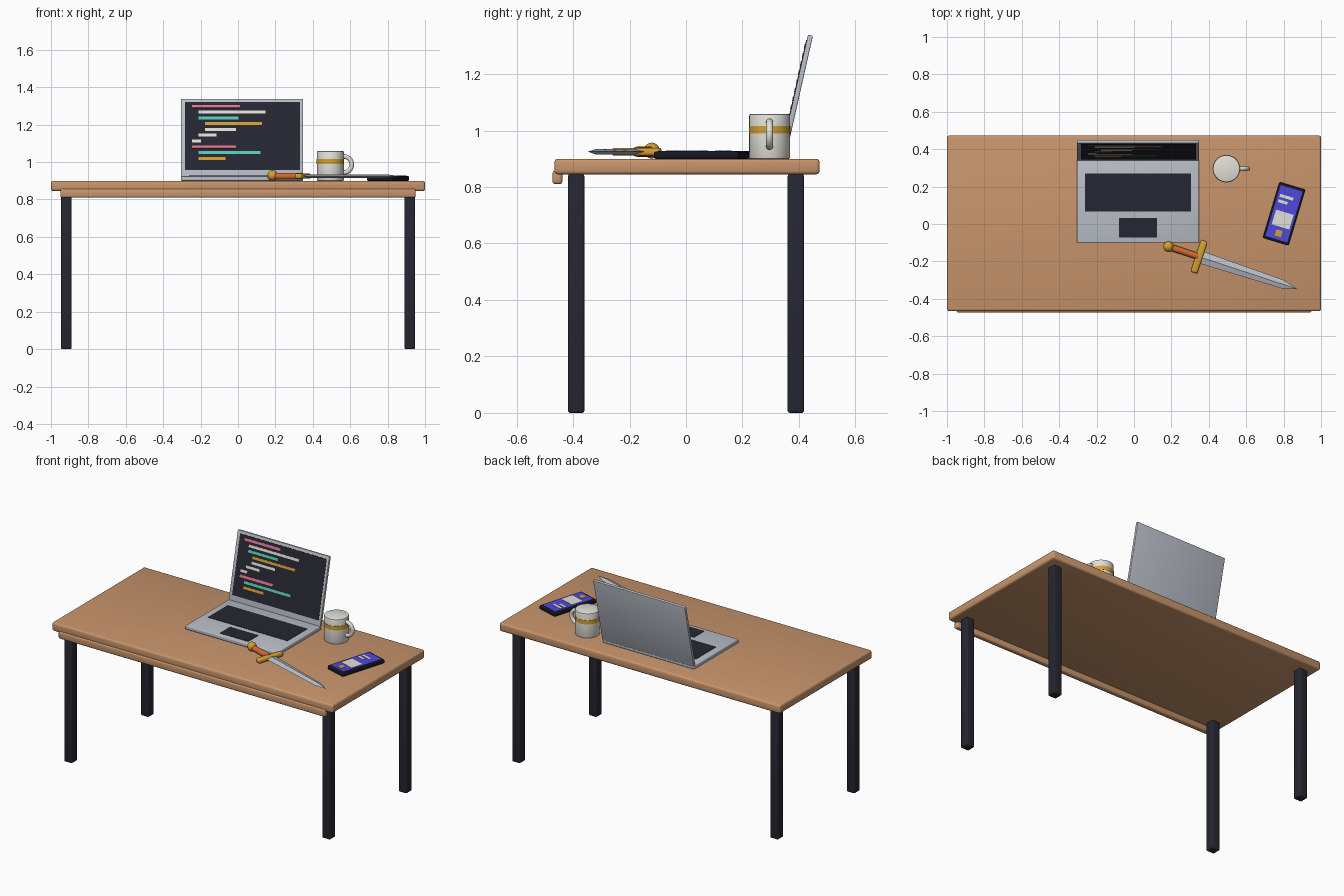
import bpy, bmesh, math
from mathutils import Matrix, Vector

cube = bpy.data.objects.get("Cube")
if cube:
    bpy.data.objects.remove(cube, do_unlink=True)


def material(name, rgb):
    lin = [(c / 255 / 12.92 if c < 11 else ((c / 255 + 0.055) / 1.055) ** 2.4) for c in rgb]
    m = bpy.data.materials.new(name)
    m.use_nodes = True
    m.diffuse_color = (*lin, 1)
    node = m.node_tree.nodes["Principled BSDF"]
    node.inputs["Base Color"].default_value = (*lin, 1)
    node.inputs["Roughness"].default_value = 0.6
    return m


WOOD = material("warm wood", (200, 149, 108))
DARK = material("charcoal", (38, 38, 50))
BLACK = material("near black", (22, 22, 32))
SILVER = material("silver", (186, 191, 200))
WHITE = material("off white", (226, 224, 216))
GOLD = material("gold", (212, 160, 48))
ORANGE = material("orange leather", (212, 104, 48))
PINK = material("pink", (236, 120, 150))
TEAL = material("teal", (86, 206, 180))
BLUE = material("blue", (80, 72, 220))


def finish(name, bm, mat, frame):
    """Turn a bmesh into a shaded, coloured object placed by a matrix."""
    mesh = bpy.data.meshes.new(name)
    bmesh.ops.recalc_face_normals(bm, faces=bm.faces)
    bm.to_mesh(mesh)
    bm.free()
    mesh.materials.append(mat)
    ob = bpy.data.objects.new(name, mesh)
    bpy.context.collection.objects.link(ob)
    ob.matrix_world = frame
    bpy.ops.object.select_all(action="DESELECT")
    ob.select_set(True)
    bpy.context.view_layer.objects.active = ob
    bpy.ops.object.shade_smooth_by_angle(angle=math.radians(35))
    return ob


def box(name, lo, hi, mat, bevel=0.0, frame=Matrix()):
    """Box between two corners, with optional rounded edges."""
    lo, hi = Vector(lo), Vector(hi)
    bm = bmesh.new()
    bmesh.ops.create_cube(bm, size=1)
    bmesh.ops.scale(bm, vec=hi - lo, verts=bm.verts)
    if bevel:
        bmesh.ops.bevel(bm, geom=bm.edges[:], offset=bevel, segments=3, profile=0.5, affect="EDGES")
    return finish(name, bm, mat, frame @ Matrix.Translation((lo + hi) / 2))


def plate(name, u, v, w, h, z, mat, frame, thick=0.003):
    """Thin flat rectangle centred on (u, v)."""
    return box(name, (u - w / 2, v - h / 2, z), (u + w / 2, v + h / 2, z + thick), mat, 0, frame)


def cylinder(name, radius, depth, mat, frame, bevel=0.0, sides=40):
    bm = bmesh.new()
    bmesh.ops.create_cone(bm, cap_ends=True, segments=sides, radius1=radius, radius2=radius, depth=depth)
    if bevel:
        rims = [e for e in bm.edges if abs(e.verts[0].co.z - e.verts[1].co.z) < 1e-5]
        bmesh.ops.bevel(bm, geom=rims, offset=bevel, segments=2, profile=0.5, affect="EDGES")
    return finish(name, bm, mat, frame)


def place(x, y, z, axis="Z", degrees=0):
    return Matrix.Translation((x, y, z)) @ Matrix.Rotation(math.radians(degrees), 4, axis)


TOP = 0.90

# Desk
box("desk_top", (-1, -0.466, 0.845), (1, 0.473, TOP), WOOD, 0.012)
box("front_apron", (-0.95, -0.473, 0.81), (0.95, -0.438, 0.858), WOOD, 0.01)
for side, sx in (("left", 1), ("right", -1)):
    for end, sy in (("front", -1), ("back", 1)):
        x, y = sx * 0.918, sy * 0.389
        box(f"{end}_{side}_leg", (x - 0.029, y - 0.029, 0), (x + 0.029, y + 0.029, 0.846), DARK, 0.008)

# Laptop base
box("laptop_base", (-0.305, -0.1, TOP), (0.348, 0.352, 0.925), SILVER, 0.005)
flat = Matrix()
plate("keyboard", 0.022, 0.168, 0.567, 0.203, 0.924, DARK, flat)
plate("trackpad", 0.022, -0.02, 0.203, 0.105, 0.924, DARK, flat)

# Laptop lid: local y runs up the lid, local z points out of the screen
lid = place(0.0215, 0.338, 0.922, "X", 90 - 12.7)
box("laptop_lid", (-0.3265, 0, -0.018), (0.3265, 0.428, 0), SILVER, 0.004, lid)
plate("screen", 0.003, 0.223, 0.615, 0.373, -0.001, DARK, lid)
code = [(PINK, 0, 0.257), (WHITE, 1, 0.358), (TEAL, 1, 0.214), (GOLD, 2, 0.305), (WHITE, 2, 0.166),
        (WHITE, 1, 0.096), (WHITE, 0, 0.048), (PINK, 0, 0.235), (TEAL, 1, 0.332), (GOLD, 1, 0.144)]
for i, (mat, indent, length) in enumerate(code):
    left = -0.268 + indent * 0.035
    plate(f"code_line_{i + 1}", left + length / 2, 0.385 - i * 0.0317, length, 0.016, 0.001, mat, lid)

# Mug
mx, my = 0.494, 0.296
cylinder("mug", 0.072, 0.158, WHITE, place(mx, my, TOP + 0.079), 0.004)
cylinder("mug_band", 0.0735, 0.026, GOLD, place(mx, my, 1.003))
bm = bmesh.new()
ring = [bm.verts.new((0.043 + 0.0125 * math.cos(a), 0, 0.0125 * math.sin(a)))
        for a in (math.tau * i / 12 for i in range(12))]
edges = [bm.edges.new((ring[i - 1], ring[i])) for i in range(12)]
bmesh.ops.spin(bm, geom=ring + edges, cent=(0, 0, 0), axis=(0, 0, 1), angle=math.tau, steps=32, use_merge=True)
bmesh.ops.remove_doubles(bm, verts=bm.verts, dist=1e-5)
finish("mug_handle", bm, WHITE, place(mx + 0.071, my, 0.987, "X", 90))

# Phone
phone = place(0.802, 0.055, TOP, "Z", -16.7)
box("phone_body", (-0.072, -0.156, 0), (0.072, 0.156, 0.025), BLACK, 0.006, phone)
plate("phone_screen", 0, 0, 0.122, 0.284, 0.024, BLUE, phone)
plate("phone_text_1", -0.012, 0.088, 0.075, 0.016, 0.026, WHITE, phone)
plate("phone_text_2", -0.024, 0.058, 0.052, 0.016, 0.026, WHITE, phone)
plate("phone_panel", 0.002, -0.032, 0.098, 0.082, 0.026, WHITE, phone)
plate("phone_button", 0.002, -0.108, 0.035, 0.034, 0.026, GOLD, phone)

# Sword: local x runs from the guard to the tip
sword = place(0.348, -0.175, 0.925, "Z", -18.2)
bm = bmesh.new()
bmesh.ops.create_uvsphere(bm, u_segments=24, v_segments=14, radius=0.028)
finish("sword_pommel", bm, GOLD, sword @ Matrix.Translation((-0.172, 0, 0.004)))
cylinder("sword_grip", 0.018, 0.16, ORANGE, sword @ place(-0.085, 0, 0, "Y", 90), 0, 20)
box("sword_guard", (-0.019, -0.09, -0.014), (0.019, 0.09, 0.014), GOLD, 0.01, sword)
bm = bmesh.new()
rings = []
for x, half in ((0, 0.034), (0.47, 0.023)):
    rings.append([bm.verts.new(p) for p in ((x, half, 0), (x, 0, 0.009), (x, -half, 0), (x, 0, -0.009))])
tip = bm.verts.new((0.552, 0, 0))
for i in range(4):
    bm.faces.new((rings[0][i - 1], rings[0][i], rings[1][i], rings[1][i - 1]))
    bm.faces.new((rings[1][i - 1], rings[1][i], tip))
bm.faces.new(rings[0])
finish("sword_blade", bm, SILVER, sword)
